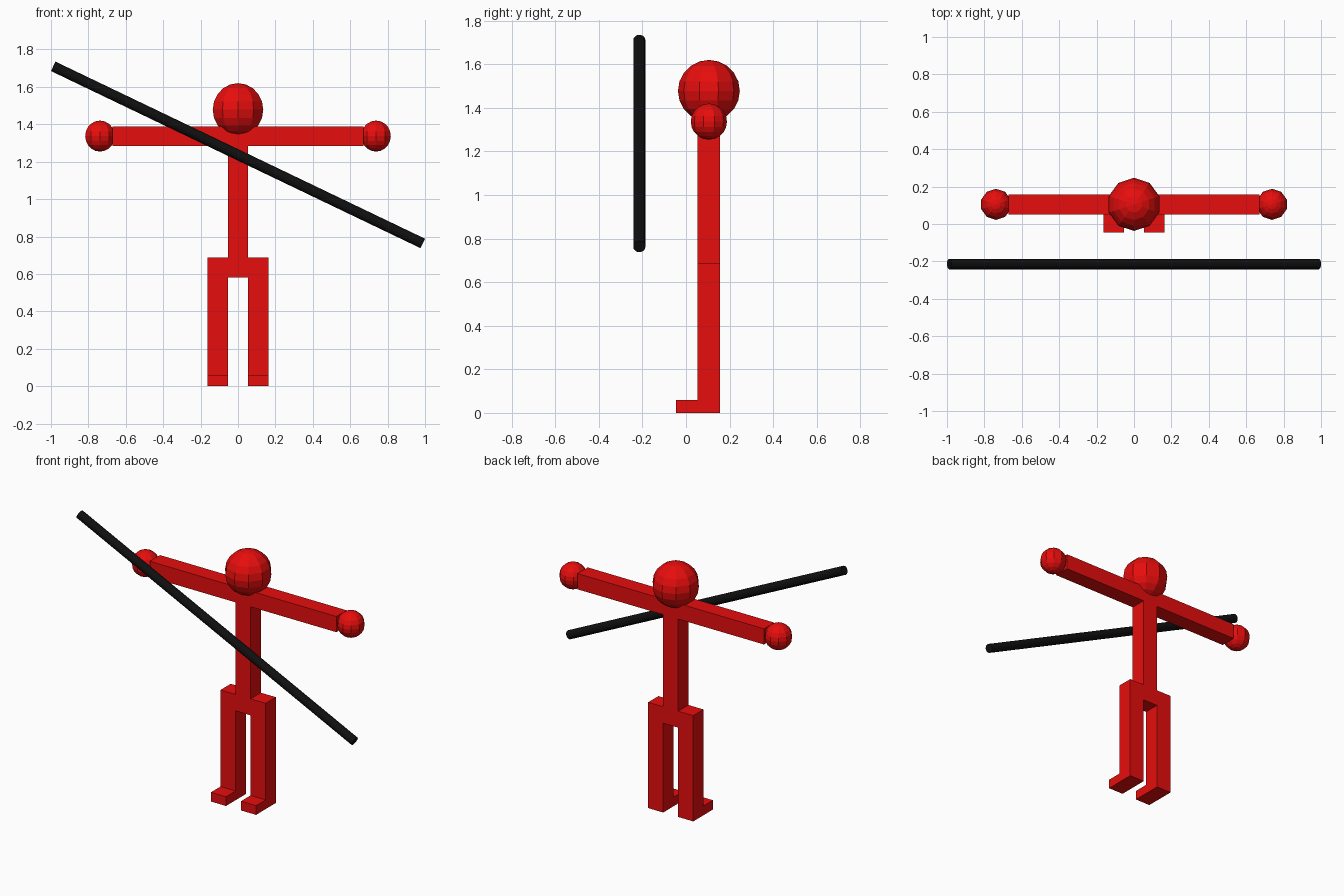
import bpy, bmesh, math
from mathutils import Vector

if "Cube" in bpy.data.objects:
    bpy.data.objects.remove(bpy.data.objects["Cube"])


def material(name, rgb):
    m = bpy.data.materials.new(name)
    m.diffuse_color = (*rgb, 1)
    m.use_nodes = True
    m.node_tree.nodes["Principled BSDF"].inputs["Base Color"].default_value = m.diffuse_color
    return m


RED = material("red", (0.8, 0.004, 0.004))
BLACK = material("black", (0.005, 0.005, 0.005))
MID_Y = 0.105                      # centre depth of the figure


def finish(name, bm, mat):
    bmesh.ops.recalc_face_normals(bm, faces=bm.faces)
    me = bpy.data.meshes.new(name)
    bm.to_mesh(me)
    bm.free()
    me.materials.append(mat)
    ob = bpy.data.objects.new(name, me)
    bpy.context.collection.objects.link(ob)
    return ob


def ball(name, x, z, r):
    bm = bmesh.new()
    bmesh.ops.create_uvsphere(bm, u_segments=10, v_segments=10, radius=r)
    ob = finish(name, bm, RED)
    ob.location = (x, MID_Y, z)


# Body: blocky silhouette built from grid cells, then given depth
xs = [-0.67, -0.162, -0.054, 0.054, 0.162, 0.67]
zs = [0, 0.06, 0.58, 0.687, 1.285, 1.387]
rows = [(1, 3), (1, 3), (1, 2, 3), (2,), (0, 1, 2, 3, 4)]
bm = bmesh.new()
for j, cols in enumerate(rows):
    for i in cols:
        corners = [(i, j), (i + 1, j), (i + 1, j + 1), (i, j + 1)]
        bm.faces.new([bm.verts.new((xs[a], 0.157, zs[b])) for a, b in corners])
bmesh.ops.remove_doubles(bm, verts=bm.verts, dist=1e-4)
ext = bmesh.ops.extrude_face_region(bm, geom=bm.faces[:], use_keep_orig=True)
front_verts = [g for g in ext["geom"] if isinstance(g, bmesh.types.BMVert)]
bmesh.ops.translate(bm, verts=front_verts, vec=(0, -0.105, 0))

# Feet: push the lowest front faces forward
toes = [f for f in bm.faces
        if f.calc_center_median().z < 0.06 and all(v.co.y < 0.06 for v in f.verts)]
ext = bmesh.ops.extrude_discrete_faces(bm, faces=toes)
for f in ext["faces"]:
    bmesh.ops.translate(bm, verts=f.verts[:], vec=(0, -0.098, 0))
finish("body", bm, RED)

# Head and hands
ball("head", 0, 1.478, 0.142)
for side, x in (("left", 0.738), ("right", -0.738)):
    ball(side + "_hand", x, 1.337, 0.083)

# Staff: slanted rod in front of the figure
a, b = Vector((-0.988, -0.214, 1.71)), Vector((0.988, -0.214, 0.763))
bm = bmesh.new()
bmesh.ops.create_cone(bm, cap_ends=True, segments=16, radius1=0.028, radius2=0.028,
                      depth=(b - a).length)
staff = finish("staff", bm, BLACK)
staff.location = (a + b) / 2
staff.rotation_euler = (b - a).to_track_quat('Z', 'Y').to_euler()
